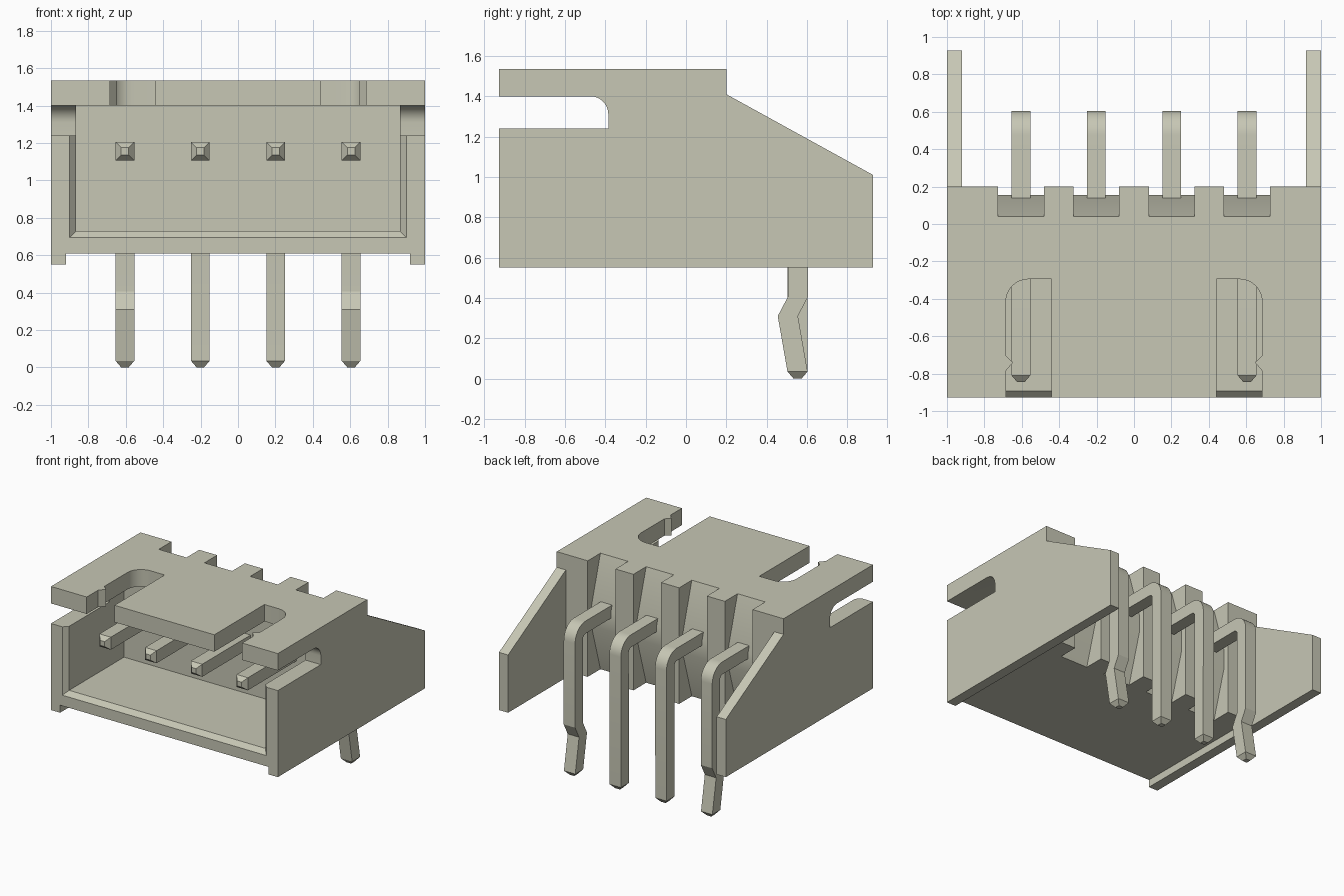
import bpy, bmesh, math

cube = bpy.data.objects.get("Cube")
if cube:
    bpy.data.objects.remove(cube, do_unlink=True)

COLOUR = (0.57, 0.57, 0.46, 1)
mat = bpy.data.materials.new("warm_grey")
mat.use_nodes = True
mat.diffuse_color = COLOUR
mat.node_tree.nodes["Principled BSDF"].inputs["Base Color"].default_value = COLOUR

FRONT, BACK, REAR = -0.927, 0.2, 0.927     # mouth, rear of shell, rear of side wings
PITCH = 0.403
pin_xs = [(i - 1.5) * PITCH for i in range(4)]


def loft(name, rings):
    """Skin a list of closed rings and cap both ends."""
    bm = bmesh.new()
    vs = [[bm.verts.new(p) for p in ring] for ring in rings]
    n = len(rings[0])
    for a, b in zip(vs, vs[1:]):
        for i in range(n):
            j = (i + 1) % n
            bm.faces.new((a[i], a[j], b[j], b[i]))
    bm.faces.new(vs[0][::-1])
    bm.faces.new(vs[-1])
    bmesh.ops.recalc_face_normals(bm, faces=bm.faces)
    me = bpy.data.meshes.new(name)
    bm.to_mesh(me)
    bm.free()
    me.materials.append(mat)
    ob = bpy.data.objects.new(name, me)
    bpy.context.scene.collection.objects.link(ob)
    return ob


def prism_x(name, yz, x0, x1):
    return loft(name, [[(x, y, z) for y, z in yz] for x in (x0, x1)])


def prism_z(name, xy, z0, z1):
    return loft(name, [[(x, y, z) for x, y in xy] for z in (z0, z1)])


def box(name, x0, x1, y0, y1, z0, z1):
    return prism_z(name, [(x0, y0), (x1, y0), (x1, y1), (x0, y1)], z0, z1)


def arc(cx, cy, r, a0, a1, n=8):
    angles = [math.radians(a0 + (a1 - a0) * i / n) for i in range(n + 1)]
    return [(cx + r * math.cos(a), cy + r * math.sin(a)) for a in angles]


def combine(target, tool, operation):
    mod = target.modifiers.new("join", 'BOOLEAN')
    mod.operation, mod.solver, mod.object = operation, 'EXACT', tool
    bpy.context.view_layer.objects.active = target
    bpy.ops.object.modifier_apply(modifier=mod.name)
    bpy.data.objects.remove(tool, do_unlink=True)


def smooth(ob):
    bpy.ops.object.select_all(action='DESELECT')
    ob.select_set(True)
    bpy.context.view_layer.objects.active = ob
    bpy.ops.object.shade_smooth_by_angle(angle=math.radians(25))


# Housing block with a sloping wing on each side
housing = box("housing", -1, 1, FRONT, BACK, 0.61, 1.535)
wing = [(FRONT, 0.55), (REAR, 0.55), (REAR, 1.01), (BACK, 1.41), (FRONT, 1.41)]
for s in (-1, 1):
    combine(housing, prism_x("side_wing", wing, s * 0.92, s), 'UNION')

# Open cavity with a bevelled mouth
combine(housing, box("cavity", -0.865, 0.865, -1.1, -0.2, 0.73, 1.4), 'DIFFERENCE')
mouth = []
for y, grow in ((FRONT - 0.035, 0.07), (FRONT + 0.035, 0)):
    x, z = 0.865 + grow, 0.73 - grow
    mouth.append([(-x, y, z), (x, y, z), (x, y, 1.3), (-x, y, 1.3)])
combine(housing, loft("mouth", mouth), 'DIFFERENCE')

# Side latch slot with one rounded corner
slot = [(-1.1, 1.24), (-0.385, 1.24)] + arc(-0.475, 1.31, 0.09, 0, 90) + [(-1.1, 1.4)]
combine(housing, prism_x("side_slot", slot, -1.1, 1.1), 'DIFFERENCE')

# Top slots with a rounded corner and a small catch
for s in (-1, 1):
    xy = [(0.44, -1.1), (0.685, -1.1), (0.685, -0.785), (0.647, -0.74), (0.685, -0.705)]
    xy += arc(0.565, -0.415, 0.12, 0, 90) + [(0.44, -0.295)]
    combine(housing, prism_z("top_slot", [(s * x, y) for x, y in xy], 1.3, 1.6), 'DIFFERENCE')

# Tapered relief grooves behind the pins
groove = [(0.3, 0.5), (-0.007, 0.5), (0.04, 0.61), (0.155, 1.0), (0.155, 1.15),
          (0.04, 1.535), (0.02, 1.6), (0.3, 1.6)]
for x in pin_xs:
    combine(housing, prism_x("groove", groove, x - 0.122, x + 0.122), 'DIFFERENCE')
smooth(housing)

# Right-angle pins: stations of (inner point, outer point, half width) in the yz plane
H = 0.05
for i, x in enumerate(pin_xs):
    stations = [((-0.845, 1.135), (-0.845, 1.175), 0.02), ((-0.81, 1.105), (-0.81, 1.205), H)]
    inner, outer = arc(0.475, 1.075, 0.03, 90, 0), arc(0.475, 1.075, 0.13, 90, 0)
    stations += [(a, b, H) for a, b in zip(inner, outer)]
    if i in (0, 3):     # kinked retaining legs
        stations += [((y, z), (y + 0.1, z), H) for y, z in ((0.505, 0.405), (0.455, 0.31))]
    stations += [((0.503, 0.035), (0.603, 0.035), H), ((0.533, 0), (0.573, 0), 0.02)]
    pin = loft("pin_%d" % (i + 1),
               [[(x - h, *a), (x + h, *a), (x + h, *b), (x - h, *b)] for a, b, h in stations])
    smooth(pin)
